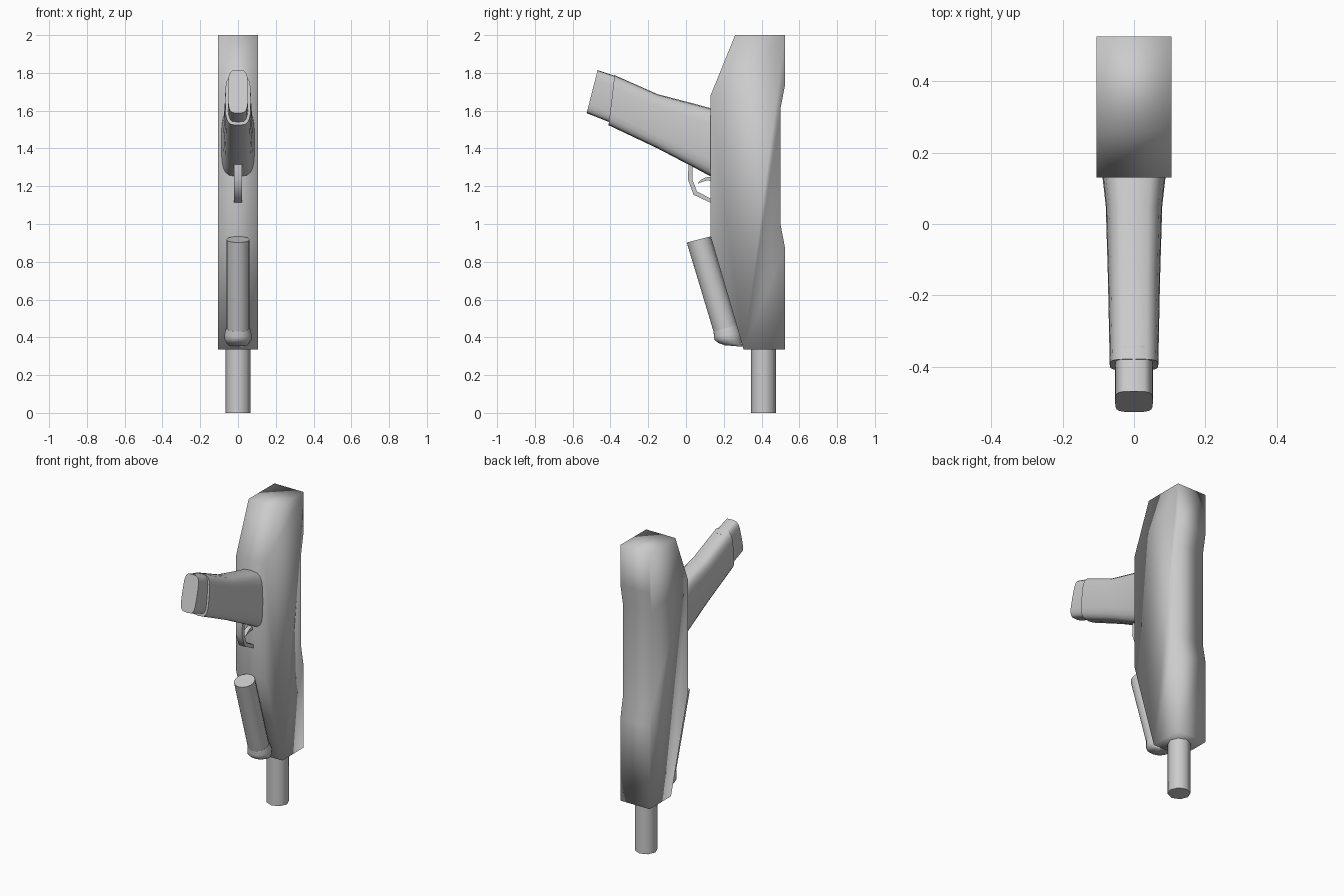
import bpy, bmesh
from math import cos, sin, pi, radians, copysign

if "Cube" in bpy.data.objects:
    bpy.data.objects.remove(bpy.data.objects["Cube"])


def finish(name, bm, angle=50):
    """Make an object; edges sharper than angle stay hard."""
    bmesh.ops.recalc_face_normals(bm, faces=bm.faces)
    me = bpy.data.meshes.new(name)
    bm.to_mesh(me)
    bm.free()
    ob = bpy.data.objects.new(name, me)
    bpy.context.collection.objects.link(ob)
    me.shade_smooth()
    if angle < 180:
        me.set_sharp_from_angle(angle=radians(angle))
    return ob


def prism(name, profile, half, angle=50):
    """Extrude a (y, z) outline across x."""
    bm = bmesh.new()
    sides = [[bm.verts.new((x, y, z)) for y, z in profile] for x in (-half, half)]
    n = len(profile)
    bm.faces.new(sides[0])
    bm.faces.new(sides[1])
    for i in range(n):
        j = (i + 1) % n
        bm.faces.new((sides[0][i], sides[0][j], sides[1][j], sides[1][i]))
    return finish(name, bm, angle)


def loft(name, stations, seg=16, power=2.0, angle=50):
    """Skin superellipse rings; each station is (upper yz, lower yz, half width)."""
    bm = bmesh.new()
    rings = []
    for (ya, za), (yb, zb), hw in stations:
        ring = []
        for i in range(seg):
            a = 2 * pi * i / seg
            c, s = [copysign(abs(v) ** (2 / power), v) for v in (cos(a), sin(a))]
            ring.append(bm.verts.new((hw * s, (ya + yb) / 2 + c * (ya - yb) / 2,
                                      (za + zb) / 2 + c * (za - zb) / 2)))
        rings.append(ring)
    for p, q in zip(rings, rings[1:]):
        for i in range(seg):
            j = (i + 1) % seg
            bm.faces.new((p[i], p[j], q[j], q[i]))
    bm.faces.new(rings[0])
    bm.faces.new(rings[-1])
    return finish(name, bm, angle)


# slab body, softly shaded across all its edges
prism("body", [(0.26, 2.0), (0.525, 2.0), (0.525, 1.74), (0.50, 1.61), (0.50, 1.0),
               (0.525, 0.87), (0.525, 0.335), (0.305, 0.335), (0.13, 0.935),
               (0.13, 1.68)], 0.105, 180)

# eight-sided barrel
loft("barrel", [((0.343, z), (0.477, z), 0.067) for z in (0.0, 0.40)], seg=8)

# grip, flaring toward the body
loft("grip", [((-0.378, 1.788), (-0.41, 1.523), 0.068),
              ((-0.15, 1.687), (-0.15, 1.40), 0.073),
              ((0.05, 1.635), (0.05, 1.295), 0.079),
              ((0.13, 1.613), (0.13, 1.252), 0.088),
              ((0.17, 1.60), (0.17, 1.24), 0.092)], seg=20, power=3.6)

# narrower block in the end of the grip
loft("grip_insert", [((-0.468, 1.815), (-0.526, 1.587), 0.053),
                     ((-0.34, 1.772), (-0.37, 1.525), 0.053)], seg=20, power=4)

# slanted tube and its rounded foot
loft("front_tube", [((0.13, 0.934), (0.004, 0.902), 0.062),
                    ((0.272, 0.465), (0.146, 0.430), 0.062)])
loft("tube_foot", [((0.272, 0.467), (0.146, 0.430), 0.064),
                   ((0.291, 0.425), (0.148, 0.402), 0.072),
                   ((0.296, 0.395), (0.151, 0.386), 0.072),
                   ((0.295, 0.365), (0.172, 0.370), 0.060),
                   ((0.300, 0.350), (0.205, 0.358), 0.045)])

# trigger guard and trigger
prism("trigger_guard", [(0.014, 1.33), (0.010, 1.235), (0.04, 1.155), (0.14, 1.108),
                        (0.14, 1.13), (0.058, 1.172), (0.034, 1.235), (0.034, 1.33)],
      0.022)
prism("trigger", [(0.06, 1.213), (0.08, 1.235), (0.105, 1.247), (0.14, 1.25),
                  (0.14, 1.228), (0.11, 1.23), (0.085, 1.222)], 0.014)
